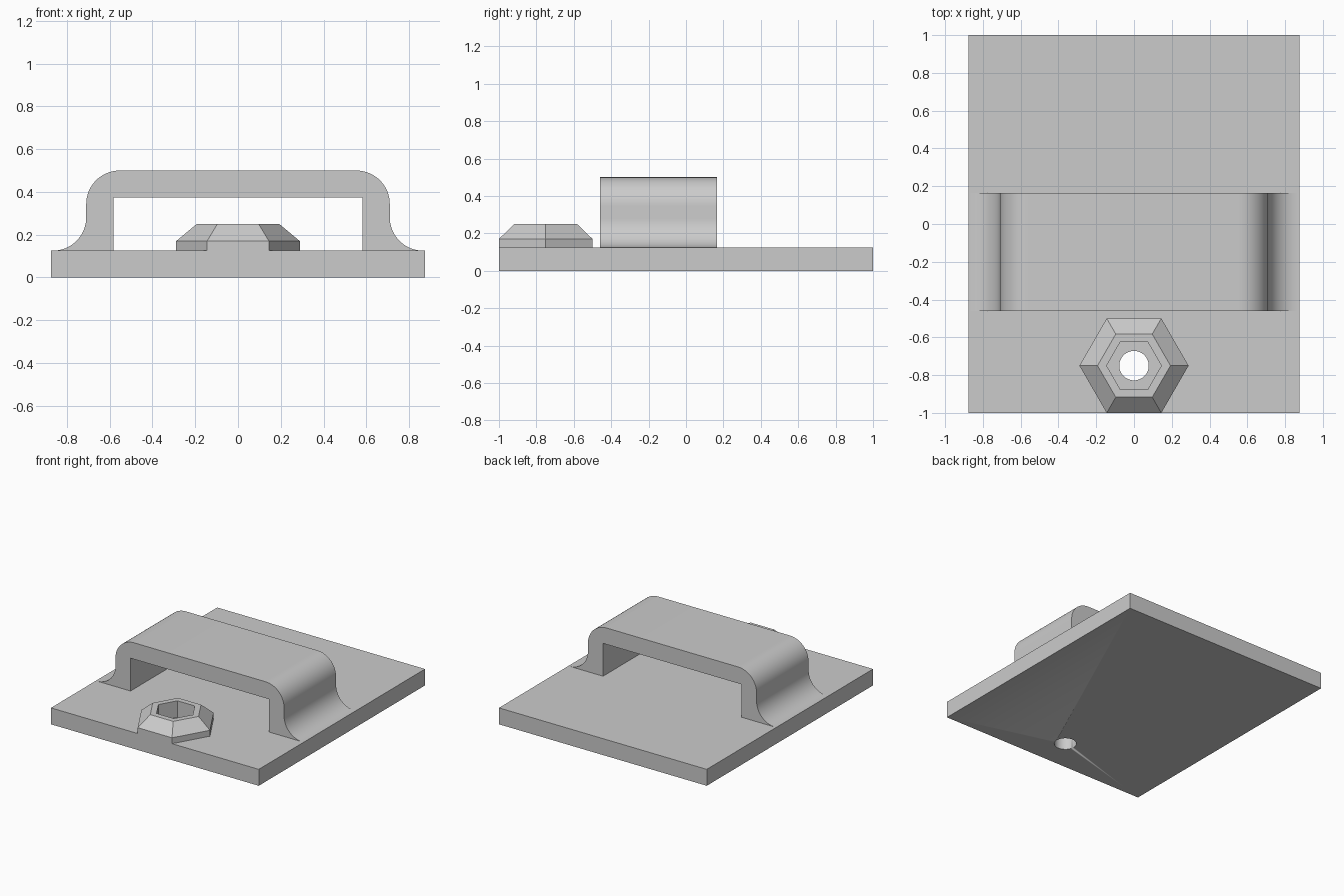
import bpy
import bmesh
from math import cos, sin, pi, radians

cube = bpy.data.objects.get("Cube")
if cube:
    bpy.data.objects.remove(cube, do_unlink=True)

PLATE_TOP = 0.125
HOLE_Y = -0.75

grey = bpy.data.materials.new("plain grey")
grey.use_nodes = True
grey.diffuse_color = (0.6, 0.6, 0.6, 1)
grey.node_tree.nodes["Principled BSDF"].inputs["Base Color"].default_value = grey.diffuse_color


def finish(name, bm):
    """Turn a bmesh into a named grey object with sharp edges kept."""
    bmesh.ops.recalc_face_normals(bm, faces=bm.faces)
    mesh = bpy.data.meshes.new(name)
    bm.to_mesh(mesh)
    bm.free()
    mesh.materials.append(grey)
    obj = bpy.data.objects.new(name, mesh)
    bpy.context.collection.objects.link(obj)
    bpy.ops.object.select_all(action='DESELECT')
    obj.select_set(True)
    bpy.context.view_layer.objects.active = obj
    bpy.ops.object.shade_smooth_by_angle(angle=radians(30))
    return obj


def arc(cx, cz, r, start, end, steps=16):
    angles = [radians(start + (end - start) * i / steps) for i in range(steps + 1)]
    return [(cx + r * cos(a), cz + r * sin(a)) for a in angles]


# Base plate with a round through hole
bm = bmesh.new()
bmesh.ops.create_cube(bm, size=1)
bmesh.ops.scale(bm, vec=(1.75, 2, PLATE_TOP), verts=bm.verts)
bmesh.ops.translate(bm, vec=(0, 0, PLATE_TOP / 2), verts=bm.verts)
plate = finish("base_plate", bm)

bm = bmesh.new()
bmesh.ops.create_cone(bm, cap_ends=True, segments=48, radius1=0.078, radius2=0.078, depth=1)
bmesh.ops.translate(bm, vec=(0, HOLE_Y, 0), verts=bm.verts)
cutter = finish("hole_cutter", bm)
cutter.hide_render = True

bpy.context.view_layer.objects.active = plate
cut = plate.modifiers.new("hole", 'BOOLEAN')
cut.object = cutter
cut.operation = 'DIFFERENCE'
cut.solver = 'EXACT'
bpy.ops.object.modifier_apply(modifier=cut.name)
bpy.data.objects.remove(cutter, do_unlink=True)

# Handle: half profile with flared foot and rounded shoulder, mirrored and extruded
R = 0.156
half = [(0.583, 0.375), (0.583, PLATE_TOP)]
half += arc(0.71 + R, PLATE_TOP + R, R, 270, 180)
half += arc(0.71 - R, 0.5 - R, R, 0, 90)
profile = half + [(-x, z) for x, z in reversed(half)]
bm = bmesh.new()
face = bm.faces.new([bm.verts.new((x, -0.46, z)) for x, z in profile])
swept = bmesh.ops.extrude_face_region(bm, geom=[face], use_keep_orig=True)
moved = [v for v in swept["geom"] if isinstance(v, bmesh.types.BMVert)]
bmesh.ops.translate(bm, vec=(0, 0.625, 0), verts=moved)
finish("handle", bm)

# Chamfered hexagonal boss with a hexagonal socket
section = [(0.289, PLATE_TOP), (0.289, 0.17), (0.193, 0.25), (0.145, 0.25), (0.145, PLATE_TOP)]
bm = bmesh.new()
rings = [[bm.verts.new((r * cos(i * pi / 3), HOLE_Y + r * sin(i * pi / 3), z))
          for i in range(6)] for r, z in section]
for k, low in enumerate(rings):
    high = rings[(k + 1) % len(rings)]
    for i in range(6):
        j = (i + 1) % 6
        bm.faces.new((low[i], low[j], high[j], high[i]))
finish("hex_boss", bm)
